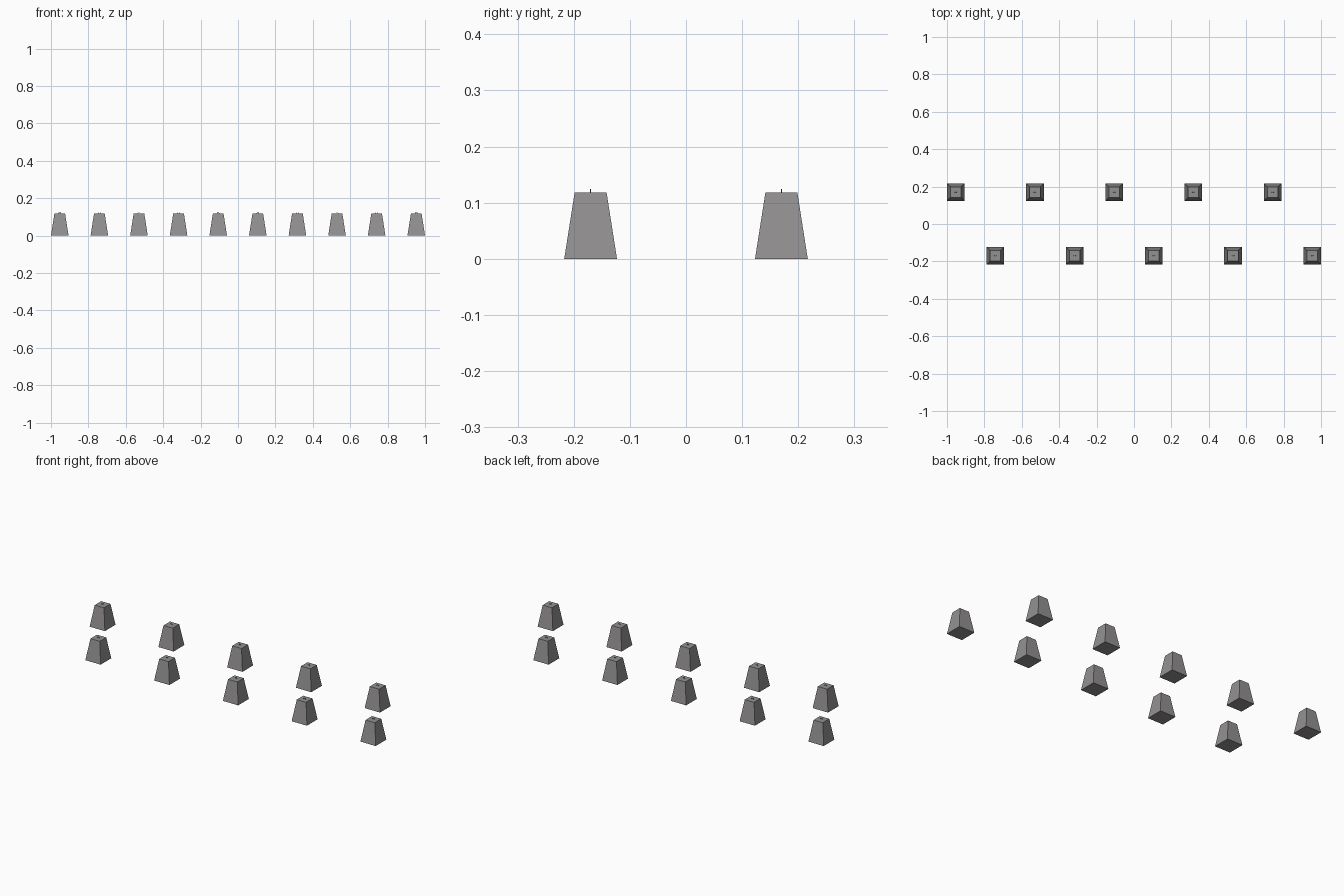
import bpy, bmesh, math
from mathutils import Vector

if "Cube" in bpy.data.objects:
    bpy.data.objects.remove(bpy.data.objects["Cube"])

def material(name, c):
    m = bpy.data.materials.new(name)
    m.diffuse_color = (*c, 1)
    m.use_nodes = True
    m.node_tree.nodes["Principled BSDF"].inputs["Base Color"].default_value = m.diffuse_color
    return m

concrete = material("concrete grey", (0.29, 0.28, 0.28))
steel = material("dark steel", (0.12, 0.12, 0.12))

BASE, TOP, HEIGHT = 0.094, 0.057, 0.118
STEP = (2 - BASE) / 9

def mesh_object(name, bm, mat):
    me = bpy.data.meshes.new(name)
    bmesh.ops.recalc_face_normals(bm, faces=bm.faces)
    bm.to_mesh(me)
    bm.free()
    me.materials.append(mat)
    ob = bpy.data.objects.new(name, me)
    bpy.context.collection.objects.link(ob)
    return ob

# tapered concrete block
def block():
    bm = bmesh.new()
    bmesh.ops.create_cube(bm, size=1)
    for v in bm.verts:
        w = TOP if v.co.z > 0 else BASE
        v.co = Vector((v.co.x * w, v.co.y * w, HEIGHT if v.co.z > 0 else 0))
    return mesh_object("block", bm, concrete)

# small lifting loop: half ring standing across the top
def loop():
    bm = bmesh.new()
    rings, sides, R, r = 8, 6, 0.0058, 0.0011
    grid = []
    for i in range(rings + 1):
        a = math.pi * i / rings
        grid.append([bm.verts.new((
            math.cos(a) * (R + r * math.cos(b)), r * math.sin(b),
            HEIGHT + math.sin(a) * (R + r * math.cos(b))))
            for b in (math.tau * j / sides for j in range(sides))])
    for p, q in zip(grid, grid[1:]):
        for j in range(sides):
            k = (j + 1) % sides
            bm.faces.new((p[j], p[k], q[k], q[j]))
    return mesh_object("lifting_loop", bm, steel)

# two staggered rows of five
for i in range(10):
    for part in (block(), loop()):
        part.location = (-1 + BASE / 2 + i * STEP, 0.17 if i % 2 == 0 else -0.17, 0)
        part.name = f"{part.data.name.split('.')[0]}_{i + 1}"
